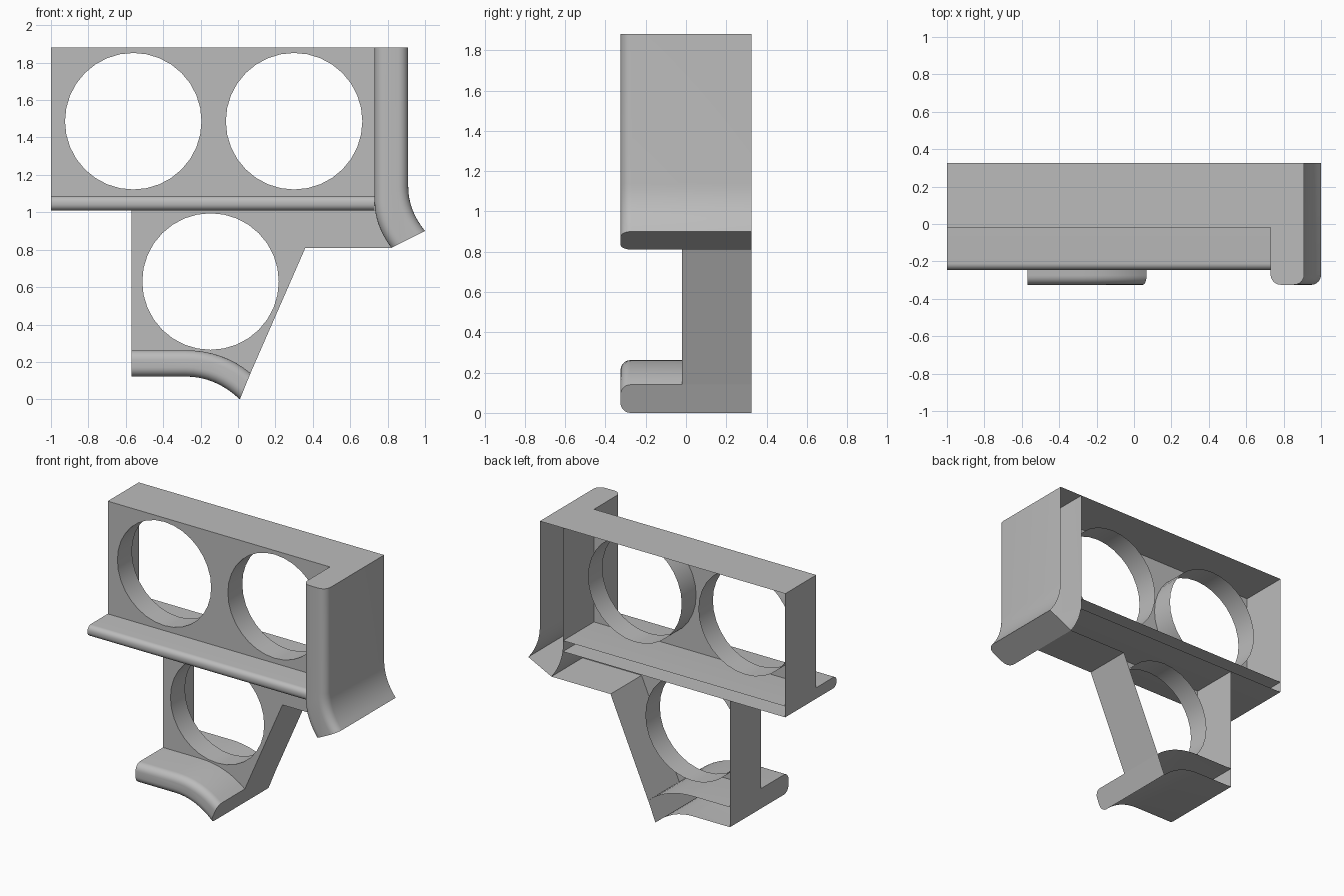
import bpy, bmesh, math
from mathutils import Vector

cube = bpy.data.objects.get("Cube")
if cube:
    bpy.data.objects.remove(cube, do_unlink=True)

BACK, PLATE, FRONT = 0.325, -0.02, -0.325
TUBE_END = 0.14
HOLE_R = 0.365

grey = bpy.data.materials.new("plain grey")
grey.use_nodes = True
grey.diffuse_color = (0.5, 0.5, 0.5, 1)
grey.node_tree.nodes["Principled BSDF"].inputs["Base Color"].default_value = (0.5, 0.5, 0.5, 1)


def finish(name, bm):
    """Turn the bmesh into a smooth-by-angle object."""
    bmesh.ops.recalc_face_normals(bm, faces=bm.faces)
    mesh = bpy.data.meshes.new(name)
    bm.to_mesh(mesh)
    bm.free()
    mesh.materials.append(grey)
    obj = bpy.data.objects.new(name, mesh)
    bpy.context.collection.objects.link(obj)
    bpy.ops.object.select_all(action="DESELECT")
    obj.select_set(True)
    bpy.context.view_layer.objects.active = obj
    bpy.ops.object.shade_smooth_by_angle(angle=math.radians(30))


def bend(a, ctrl, b, steps=8):
    """Curved run of x,z points from a to b."""
    a, ctrl, b = Vector(a), Vector(ctrl), Vector(b)
    return [tuple(a.lerp(ctrl, t).lerp(ctrl.lerp(b, t), t))
            for t in (i / steps for i in range(steps + 1))]


def loop_edges(bm, pts, y):
    verts = [bm.verts.new((x, y, z)) for x, z in pts]
    return [bm.edges.new((v, verts[(i + 1) % len(verts)])) for i, v in enumerate(verts)]


def pull_back(bm, edges, y):
    """Extrude edges straight back to depth y."""
    new = bmesh.ops.extrude_edge_only(bm, edges=edges)["geom"]
    for v in new:
        if isinstance(v, bmesh.types.BMVert):
            v.co.y = y


def rail(name, side_a, side_b, front, radius):
    """Open-backed strip between two long sides, with rounded front edges."""
    bm = bmesh.new()
    edges = loop_edges(bm, side_a + side_b[::-1], front)
    bm.faces.new([e.verts[0] for e in edges])
    ends = (len(side_a) - 1, len(edges) - 1)
    long_edges = [e for i, e in enumerate(edges) if i not in ends]
    pull_back(bm, edges, BACK)
    bmesh.ops.bevel(bm, geom=long_edges, offset=radius, segments=6,
                    profile=0.5, affect="EDGES")
    finish(name, bm)


def plate(name, outline, holes, walls):
    """Front sheet with tubed round holes; walls lists the outline edges pulled back."""
    bm = bmesh.new()
    outer = loop_edges(bm, outline, PLATE)
    rims = []
    for cx, cz in holes:
        ring = [(cx + HOLE_R * math.cos(i * math.tau / 32),
                 cz + HOLE_R * math.sin(i * math.tau / 32)) for i in range(32)]
        rims += loop_edges(bm, ring, PLATE)
    bmesh.ops.triangle_fill(bm, use_beauty=True, edges=outer + rims, normal=(0, -1, 0))
    pull_back(bm, rims, TUBE_END)
    pull_back(bm, [outer[i] for i in walls], BACK)
    finish(name, bm)


# Side wall that flares outward at its foot
wall_inner = [(0.73, 1.88)] + bend((0.73, 1.06), (0.73, 0.93), (0.82, 0.81))
wall_outer = [(0.91, 1.88)] + bend((0.91, 1.14), (0.91, 1.01), (1.0, 0.9))
rail("side_wall", wall_inner, wall_outer, FRONT, 0.055)

# Straight shelf under the upper holes
rail("shelf", [(-1, 1.01), (0.73, 1.01)], [(-1, 1.087), (0.73, 1.087)], -0.245, 0.034)

# Lower lip that curves down at one end
lip_top = [(-0.57, 0.262)] + bend((-0.28, 0.262), (-0.08, 0.262), (0.067, 0.14))
lip_bottom = [(-0.57, 0.122)] + bend((-0.28, 0.122), (-0.12, 0.122), (0.01, 0))
rail("lower_lip", lip_bottom, lip_top, FRONT, 0.05)

# Upper body with two holes, closed on top and at the far end
plate("upper_body", [(-1, 1.087), (-1, 1.88), (0.73, 1.88), (0.73, 1.087)],
      [(-0.56, 1.487), (0.3, 1.487)], (0, 1))

# Lower body with one hole, a slanted side and a short underside
lower = [(-0.57, 1.01), (0.735, 1.01), (0.82, 0.81), (0.36, 0.81)] + lip_top[::-1]
plate("lower_body", lower, [(-0.147, 0.63)], (2, 3, len(lower) - 1))
